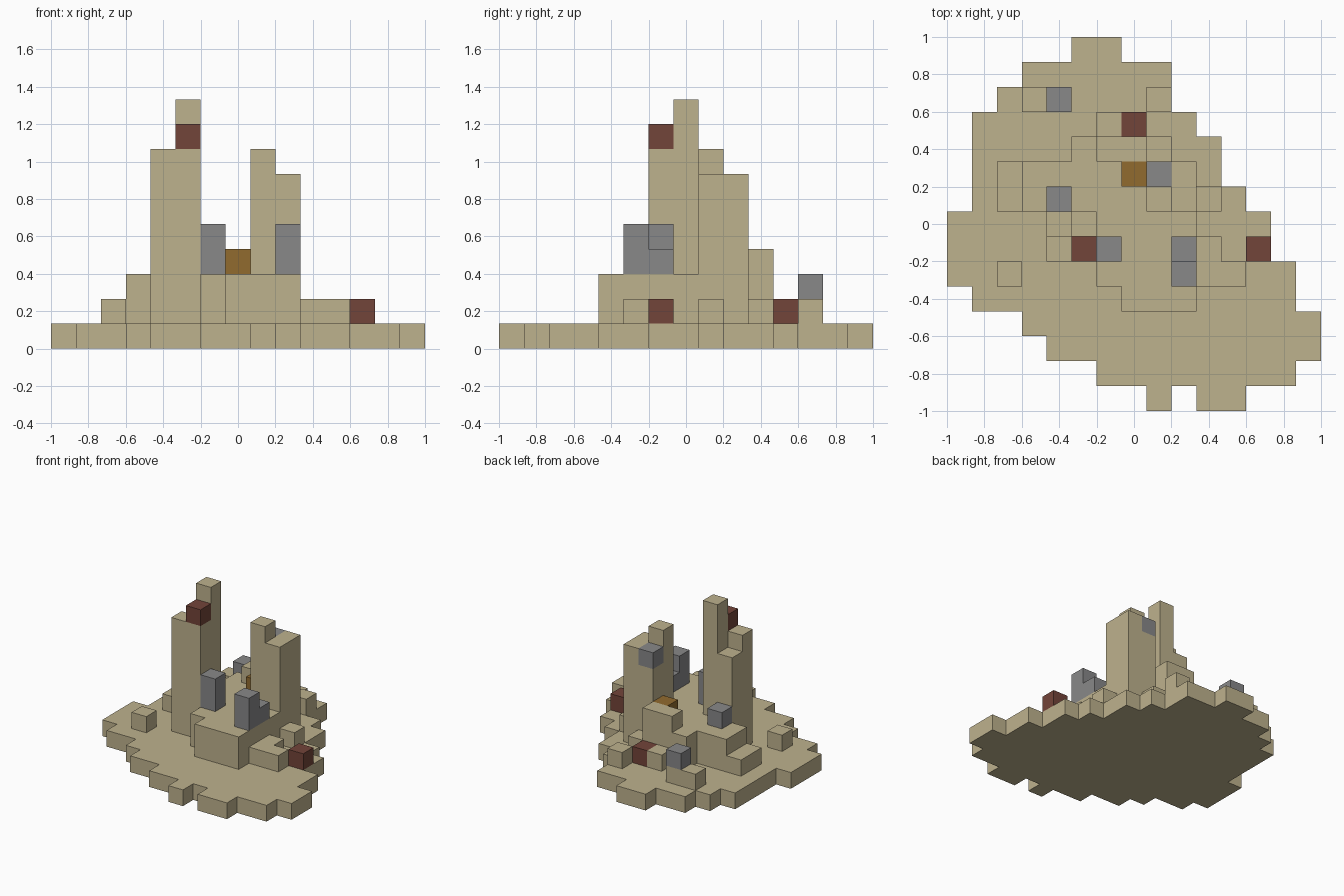
import bpy, bmesh
from mathutils import Vector

if "Cube" in bpy.data.objects:
    bpy.data.objects.remove(bpy.data.objects["Cube"], do_unlink=True)


def material(name, red, green, blue):
    m = bpy.data.materials.new(name)
    m.use_nodes = True
    m.diffuse_color = (red, green, blue, 1)
    m.node_tree.nodes["Principled BSDF"].inputs["Base Color"].default_value = m.diffuse_color
    return m


sand = material("sandstone", 0.515, 0.445, 0.27)
gray = material("gray_stone", 0.246, 0.246, 0.25)
maroon = material("maroon_clay", 0.171, 0.058, 0.041)
brown = material("brown_ore", 0.283, 0.147, 0.028)

block_size = 2 / 15
parts = {}     # part name -> (material, set of grid cells)
solid = set()  # every filled grid cell


def add(name, mat, x, y, base, top, wide=1, deep=1):
    """Fill a box of grid cells and file it under the named part."""
    cells = {(i, j, k) for i in range(x, x + wide)
             for j in range(y, y + deep) for k in range(base, top)}
    parts.setdefault(name, (mat, set()))[1].update(cells)
    solid.update(cells)


# Ground slab, one strip per row from front to back
left_edge = [10, 6, 4, 3, 1, 0, 0, 0, 1, 1, 1, 1, 2, 3, 5]
right_edge = [12, 14, 15, 15, 14, 14, 13, 13, 12, 11, 11, 10, 9, 9, 7]
for row, (left, right) in enumerate(zip(left_edge, right_edge)):
    add("ground_slab", sand, left, row, base=0, top=1, wide=right - left)
add("ground_slab", sand, 8, 0, base=0, top=1)

# Raised terrace and the wall behind it
ground, low, terrace = 1, 2, 3
add("terrace", sand, 7, 4, ground, terrace, wide=3)
add("terrace", sand, 6, 5, ground, terrace, wide=4, deep=3)
add("terrace", sand, 3, 8, ground, terrace, wide=7, deep=2)
add("terrace", sand, 5, 10, ground, terrace)
add("back_wall", sand, 6, 10, ground, top=4, wide=2)

# Tall tower with a clay block on its shoulder
add("tall_tower", sand, 4, 6, ground, top=7, wide=2, deep=2)
add("tall_tower", sand, 4, 6, base=7, top=8, wide=2)
add("tall_tower", sand, 5, 7, base=7, top=10)
add("tower_clay", maroon, 5, 6, base=8, top=9)

# Short tower with a gray stone in its back corner
add("short_tower", sand, 8, 8, terrace, top=6, wide=2, deep=2)
add("short_tower", sand, 9, 8, base=6, top=7, deep=2)
add("short_tower", sand, 8, 8, base=6, top=8)
add("tower_stone", gray, 8, 9, base=6, top=7)

# Low steps around the terrace
add("left_steps", sand, 10, 5, ground, low, wide=2)
add("left_steps", sand, 10, 6, ground, low)
add("left_steps", sand, 10, 8, ground, low)
add("right_steps", sand, 2, 8, ground, low, deep=2)
add("right_steps", sand, 2, 5, ground, low)
add("back_steps", sand, 3, 12, ground, low, wide=2)
add("back_steps", sand, 6, 11, ground, low)
for row in (10, 12):
    add("back_steps", sand, 8, row, ground, low)

# Coloured stones and pillars
add("front_pillar", gray, 9, 5, terrace, top=5)
add("front_pillar", gray, 9, 6, terrace, top=4)
add("middle_pillar", gray, 6, 6, terrace, top=5)
add("terrace_stone", gray, 4, 8, terrace, top=4)
add("back_stone", gray, 4, 12, low, terrace)
add("left_clay", maroon, 12, 6, ground, low)
add("back_clay", maroon, 7, 11, ground, low)
add("ore_block", brown, 7, 9, terrace, top=4)


def build(name, mat, cells):
    """Skin the outward faces of the cells and merge the flat areas."""
    bm = bmesh.new()
    for cell in cells:
        for axis in range(3):
            for sign in (-1, 1):
                normal, u = Vector(), Vector()
                normal[axis] = sign
                if tuple(int(c + d) for c, d in zip(cell, normal)) in solid:
                    continue
                u[axis - 1] = 0.5
                v = normal.cross(u)
                middle = Vector(cell) + Vector((0.5, 0.5, 0.5)) + normal / 2
                corners = (-u - v, u - v, u + v, v - u)
                bm.faces.new([bm.verts.new((middle + c) * block_size - Vector((1, 1, 0)))
                              for c in corners])
    bmesh.ops.remove_doubles(bm, verts=bm.verts, dist=block_size / 100)
    bmesh.ops.dissolve_limit(bm, angle_limit=0.01, verts=bm.verts, edges=bm.edges)
    mesh = bpy.data.meshes.new(name)
    bm.to_mesh(mesh)
    bm.free()
    mesh.materials.append(mat)
    bpy.context.collection.objects.link(bpy.data.objects.new(name, mesh))


for name, (mat, cells) in parts.items():
    build(name, mat, cells)
